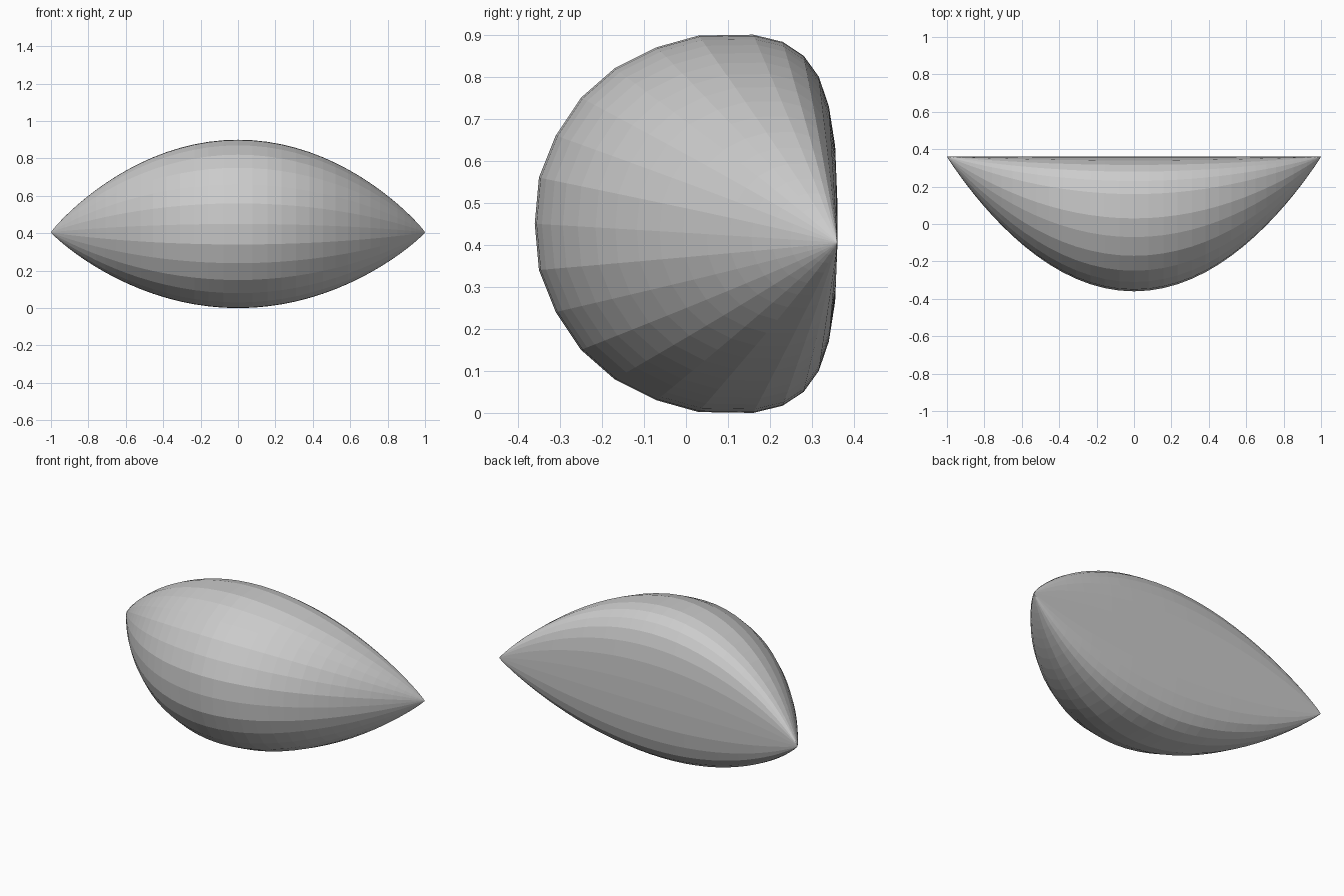
import bpy, bmesh, math

if "Cube" in bpy.data.objects:
    bpy.data.objects.remove(bpy.data.objects["Cube"])

# Upper half of the middle cross-section: (y, height above mid-line z = 0.45)
HALF = [(-.36, 0), (-.35, .11), (-.31, .21), (-.25, .30), (-.17, .37),
        (-.07, .42), (.03, .448), (.16, .45), (.23, .433), (.28, .40),
        (.316, .35), (.34, .28), (.355, .185), (.36, .06)]
section = [(y, .45 + h) for y, h in HALF] + [(y, .45 - h) for y, h in HALF[:0:-1]]

TIP_Y, TIP_Z = .36, .405
RINGS = 40

bm = bmesh.new()

# Rings shrink from the middle toward a point at each end
rings = []
for i in range(1, RINGS):
    x = -math.cos(math.pi * i / RINGS)
    fy = (1 - x * x) ** .97
    fz = (1 - x * x) ** .91
    rings.append([bm.verts.new((x, TIP_Y + (y - TIP_Y) * fy, TIP_Z + (z - TIP_Z) * fz))
                  for y, z in section])

# Skin between neighbouring rings
n = len(section)
for a, b in zip(rings, rings[1:]):
    for j in range(n):
        k = (j + 1) % n
        bm.faces.new((a[j], a[k], b[k], b[j]))

# Pointed ends
for ring, x in ((rings[0], -1), (rings[-1], 1)):
    tip = bm.verts.new((x, TIP_Y, TIP_Z))
    for j in range(n):
        bm.faces.new((ring[j], ring[(j + 1) % n], tip))

bmesh.ops.recalc_face_normals(bm, faces=bm.faces)
mesh = bpy.data.meshes.new("wedge_body")
bm.to_mesh(mesh)
bm.free()
body = bpy.data.objects.new("wedge_body", mesh)
bpy.context.collection.objects.link(body)
